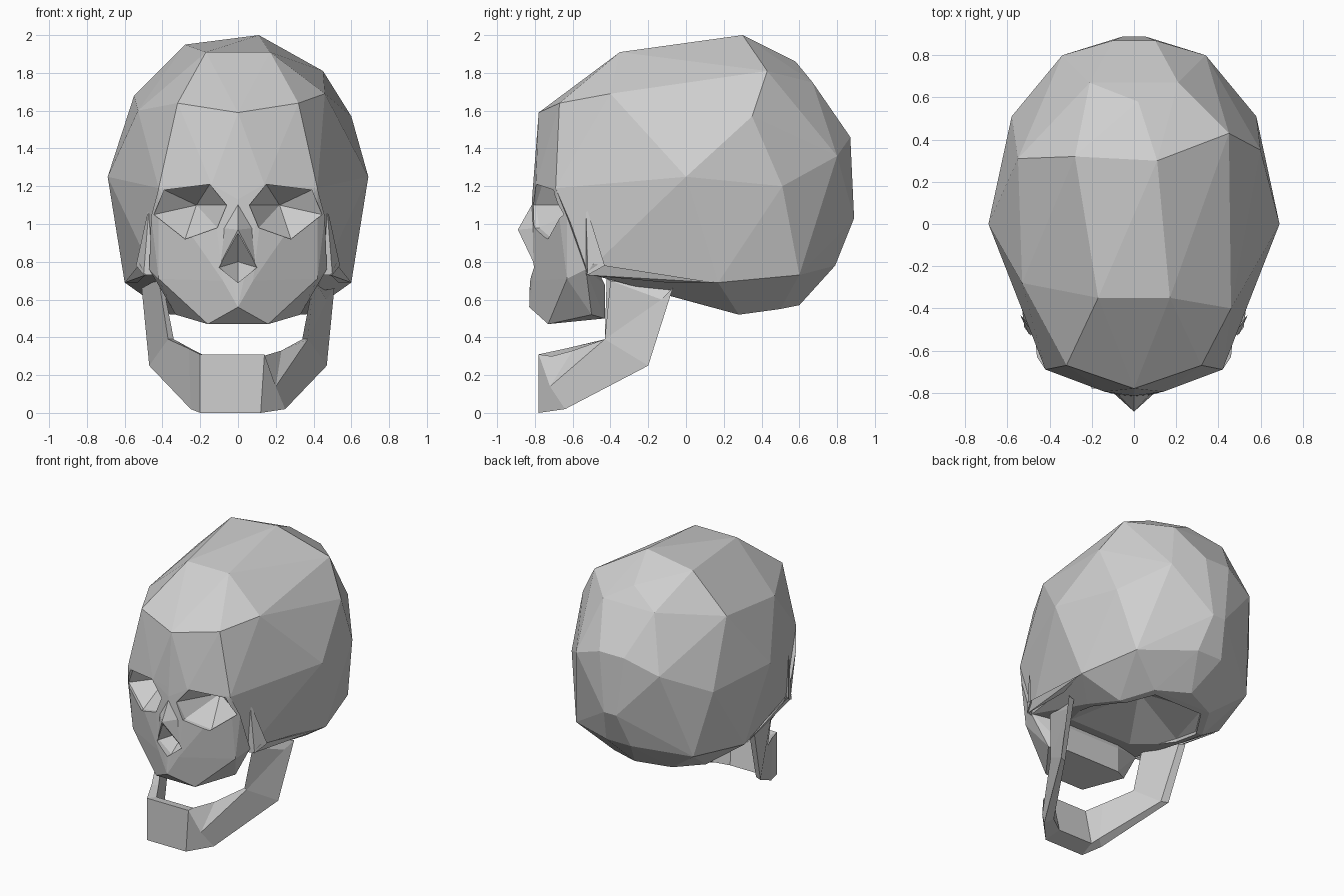
import bpy
import bmesh
from mathutils import Vector

default = bpy.data.objects.get("Cube")
if default:
    bpy.data.objects.remove(default, do_unlink=True)

# One plain bone grey
bone = bpy.data.materials.new("bone_grey")
bone.use_nodes = True
grey = (0.62, 0.62, 0.62, 1)
bone.diffuse_color = grey
shader = next(n for n in bone.node_tree.nodes if n.type == 'BSDF_PRINCIPLED')
shader.inputs["Base Color"].default_value = grey


def finish(name, bm):
    """Turn a bmesh into a flat shaded object."""
    bmesh.ops.recalc_face_normals(bm, faces=bm.faces[:])
    mesh = bpy.data.meshes.new(name)
    bm.to_mesh(mesh)
    bm.free()
    mesh.materials.append(bone)
    obj = bpy.data.objects.new(name, mesh)
    bpy.context.scene.collection.objects.link(obj)
    return obj


def mirrored(points):
    """Add the other side's copy of every point that is off the middle."""
    return list(points) + [(-x, y, z) for x, y, z in points if x]


def faceted(name, points):
    """Low-poly solid wrapped around a few corner points."""
    bm = bmesh.new()
    for p in points:
        bm.verts.new(p)
    bmesh.ops.convex_hull(bm, input=bm.verts[:])
    loose = [v for v in bm.verts if not v.link_faces]
    bmesh.ops.delete(bm, geom=loose, context='VERTS')
    return finish(name, bm)


def cavity(name, rim, apex, outward):
    """Cutter: the rim runs straight outward and tapers inward to the apex."""
    outer = [Vector(p) + Vector(outward) for p in rim]
    cutter = faceted(name, list(rim) + outer + [apex])
    cutter.hide_render = True
    return cutter


def carve(obj, cutters):
    """Cut the cavities out and keep the resulting mesh."""
    for cutter in cutters:
        mod = obj.modifiers.new(cutter.name, 'BOOLEAN')
        mod.operation = 'DIFFERENCE'
        mod.solver = 'EXACT'
        mod.object = cutter
    bpy.context.view_layer.update()
    graph = bpy.context.evaluated_depsgraph_get()
    mesh = bpy.data.meshes.new_from_object(obj.evaluated_get(graph))
    obj.modifiers.clear()
    obj.data = mesh


# Brow line, shared by the cranium and the face block
brow = [(0, -.81, 1.2), (.14, -.795, 1.21), (.42, -.69, 1.19)]

# Cranium: half cross-sections from forehead to back, keyed by depth
sections = {
    -0.78: [(0, 1.59)],
    -0.67: [(.32, 1.64)],
    -0.53: [(.45, 1.1), (.45, .74)],
    -0.35: [(.17, 1.91)],
    0: [(.69, 1.25), (.41, .6)],
    0.17: [(.6, .69)],
    0.28: [(.36, .52)],
    0.5: [(.24, .55)],
    0.51: [(.58, 1.2)],
    0.6: [(0, .57), (.48, .73)],
    0.67: [(.21, 1.75)],
    0.79: [(.1, .78)],
    0.8: [(.34, 1.36)],
    0.87: [(.1, 1.46)],
    0.89: [(.05, 1.03)],
}
# The crown is slightly uneven from side to side
crown = [(.11, .3, 2), (-.28, .32, 1.95), (.02, .58, 1.86),
         (.45, .43, 1.81), (.6, .35, 1.57), (.46, -.4, 1.69),
         (-.55, .31, 1.68), (-.53, -.28, 1.6)]
cranium = faceted("cranium", crown + mirrored(
    brow + [(x, y, z) for y, half in sections.items() for x, z in half]))

# Face block: brow, orbit rims, cheekbones and upper jaw
face = faceted("face", mirrored(brow + [
    (0, -.815, 1.13), (.46, -.63, 1.04), (.47, -.53, .76), (.42, -.63, .71),
    (.08, -.81, .7), (0, -.83, .56), (.16, -.73, .47),
    (.33, -.5, .52), (.22, -.43, .5), (.22, -.43, .68),
]))

# Nose bone, a small wedge above the nasal opening
nose = faceted("nose_bone", mirrored([
    (0, -.8, 1.13), (0, -.89, .97), (.1, -.78, .98),
    (.11, -.79, .76), (0, -.74, .72),
]))

# Eye sockets, nasal opening and the hollow under the skull base
socket_outline = [(.06, 1.1), (.15, 1.21), (.39, 1.18),
                  (.445, 1.05), (.28, .92), (.11, .98)]
forward = (0, -.4, 0)
sockets = []
for side, label in ((1, "left"), (-1, "right")):
    rim = [(side * x, .4 * x - .82, z) for x, z in socket_outline]
    sockets.append(cavity(label + "_socket_cutter", rim,
                          (side * .22, -.52, 1.1), forward))
nasal_rim = [(x, -.78, z) for x, z in ((0, .95), (.1, .77), (0, .69), (-.1, .77))]
nasal = cavity("nasal_cutter", nasal_rim, (0, -.62, .8), forward)
base_rim = mirrored([(.2, .46, .57), (.33, .25, .55),
                     (.37, 0, .62), (.3, -.42, .67)])
base = cavity("base_cutter", base_rim, (0, .05, .82), (0, 0, -.3))
carve(cranium, sockets + [base])
carve(face, sockets + [nasal])
carve(nose, [nasal])
for cutter in sockets + [nasal, base]:
    bpy.data.objects.remove(cutter, do_unlink=True)

# Cheek arches: an upright blade and a bar running back to the cranium
for side, label in ((1, "left"), (-1, "right")):
    blade = [(.47, -.53, 1.1), (.45, -.53, .73), (.54, -.43, .78), (.5, -.52, .73)]
    bar = [(.49, -.53, .73), (.52, -.49, .79), (.55, -.12, .73),
           (.6, .15, .69), (.53, -.1, .69)]
    for part, pts in (("cheek_blade", blade), ("cheek_arch", bar)):
        faceted(label + "_" + part, [(side * x, y, z) for x, y, z in pts])

# Lower jaw: four-cornered stations lofted from one hinge to the other
chin = [(.2, -.78, .31), (.2, -.78, 0), (.18, -.66, .03), (.17, -.71, .3)]
corner = [(.26, -.64, .34), (.25, -.64, .02), (.2, -.6, .05), (.23, -.6, .33)]
angle = [(.37, -.43, .39), (.47, -.2, .25), (.42, -.22, .25), (.34, -.41, .39)]
hinge = [(.42, -.42, .71), (.51, -.07, .66), (.46, -.08, .65), (.4, -.4, .7)]
# On the left the outer top edge is worn down from the chin to the hinge
worn_chin = [(.14, -.78, .31), (.12, -.78, 0), (.1, -.66, .03), (.13, -.71, .3)]
worn_corner = [(.2, -.72, .14)] + corner[1:]
worn_hinge = [(.47, -.13, .6)] + hinge[1:]
right = [[(-x, y, z) for x, y, z in s] for s in (hinge, angle, corner, chin)]
stations = right + [worn_chin, worn_corner, angle, worn_hinge]
bm = bmesh.new()
rings = [[bm.verts.new(p) for p in s] for s in stations]
for a, b in zip(rings, rings[1:]):
    for i in range(4):
        j = (i + 1) % 4
        bm.faces.new((a[i], a[j], b[j], b[i]))
bm.faces.new(rings[0])
bm.faces.new(rings[-1])
finish("lower_jaw", bm)
